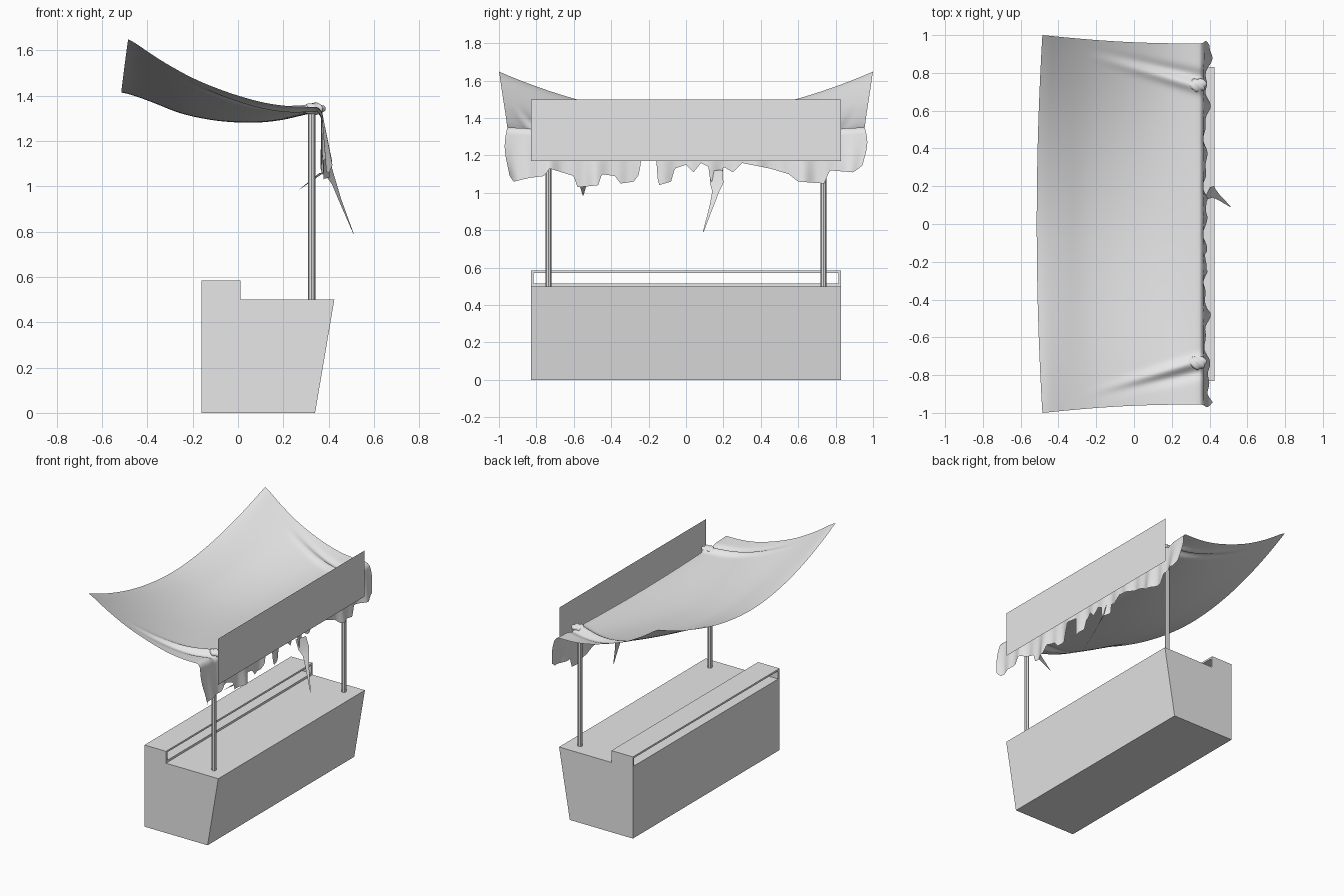
import bpy
import bmesh
import math
from mathutils import Vector

cube = bpy.data.objects.get("Cube")
if cube:
    bpy.data.objects.remove(cube, do_unlink=True)

grey = bpy.data.materials.new("plain_grey")
grey.use_nodes = True
grey.diffuse_color = (0.8, 0.8, 0.8, 1)
grey.node_tree.nodes["Principled BSDF"].inputs["Base Color"].default_value = (0.8, 0.8, 0.8, 1)


def add_object(name, bm, smooth=False):
    """Turn a bmesh into a named, coloured object."""
    mesh = bpy.data.meshes.new(name)
    bm.to_mesh(mesh)
    bm.free()
    mesh.materials.append(grey)
    for poly in mesh.polygons:
        poly.use_smooth = smooth
    obj = bpy.data.objects.new(name, mesh)
    bpy.context.collection.objects.link(obj)
    return obj


def prism(name, profile, half_width):
    """Extrude an x-z profile along y, centred on y = 0."""
    bm = bmesh.new()
    face = bm.faces.new([bm.verts.new((x, -half_width, z)) for x, z in profile])
    grown = bmesh.ops.extrude_face_region(bm, geom=[face])["geom"]
    moved = [v for v in grown if isinstance(v, bmesh.types.BMVert)]
    bmesh.ops.translate(bm, verts=moved, vec=(0, 2 * half_width, 0))
    bmesh.ops.recalc_face_normals(bm, faces=bm.faces)
    return add_object(name, bm)


def slab(name, x0, x1, z0, z1, half_width, y=0):
    obj = prism(name, [(x0, z0), (x1, z0), (x1, z1), (x0, z1)], half_width)
    obj.location.y = y
    return obj


def lerp_table(table, x):
    """Piecewise linear lookup in a sorted list of pairs."""
    for (xa, a), (xb, b) in zip(table, table[1:]):
        if x <= xb:
            return a + (b - a) * max(0, x - xa) / (xb - xa)
    return table[-1][1]


def soft_table(table, x, reach=0.05):
    """Lookup averaged over a short reach, which rounds the corners."""
    return sum(lerp_table(table, x + reach * k) for k in (-1, -0.5, 0, 0.5, 1)) / 5


# Counter with a sloping customer side
HALF = 0.83
prism("counter_body", [(-0.16, 0), (0.34, 0), (0.425, 0.5), (-0.16, 0.5)], HALF)

# Raised open shelf along the vendor side
slab("shelf_base", -0.16, 0.01, 0.5, 0.515, HALF)
slab("shelf_top", -0.16, 0.01, 0.572, 0.585, HALF)
for side, word in ((-1, "right"), (1, "left")):
    slab("shelf_end_" + word, -0.16, 0.01, 0.515, 0.572, 0.0075, side * (HALF - 0.0075))

# Posts and the knots of cloth tied round their tops
POST_X, POST_Y = 0.325, 0.735
for side, word in ((-1, "right"), (1, "left")):
    bm = bmesh.new()
    bmesh.ops.create_cone(bm, cap_ends=True, segments=8, radius1=0.016, radius2=0.016, depth=0.85)
    post = add_object("post_" + word, bm)
    post.location = (POST_X, side * POST_Y, 0.925)
    bm = bmesh.new()
    bmesh.ops.create_icosphere(bm, subdivisions=3, radius=1)
    for v in bm.verts:
        v.co *= 1 + 0.12 * math.sin(7 * v.co.x + 5 * v.co.y)
    knot = add_object("knot_" + word, bm, True)
    knot.scale = (0.048, 0.035, 0.025)
    knot.location = (POST_X + 0.01, side * POST_Y, 1.342)

# Thin sign board
bm = bmesh.new()
bm.faces.new([bm.verts.new((0.422, y, z)) for y, z in
              ((-HALF, 1.17), (HALF, 1.17), (HALF, 1.5), (-HALF, 1.5))])
add_object("sign_board", bm)

# Cloth heights from back to front, in the middle and at the sides
middle = [(-0.52, 1.42), (-0.4, 1.38), (-0.25, 1.318), (-0.1, 1.288), (0.05, 1.278),
          (0.18, 1.288), (0.28, 1.312), (0.36, 1.33)]
edge = [(-0.5, 1.665), (-0.35, 1.56), (-0.2, 1.475), (-0.05, 1.415), (0.1, 1.37),
        (0.22, 1.352), (0.36, 1.35)]
# Torn lower hem of the hanging part
hem = [(-0.96, 1.1), (-0.93, 1.06), (-0.84, 1.08), (-0.76, 1.09), (-0.73, 1.13), (-0.6, 1.09),
       (-0.58, 1.03), (-0.47, 1.04), (-0.45, 1.1), (-0.38, 1.09), (-0.35, 1.05), (-0.28, 1.06),
       (-0.25, 1.1), (-0.24, 1.18), (-0.155, 1.18), (-0.15, 1.04), (-0.08, 1.06), (-0.06, 1.13),
       (0, 1.15), (0.04, 1.11), (0.08, 1.16), (0.12, 1.14), (0.13, 1.06), (0.19, 1.07),
       (0.2, 1.14), (0.25, 1.11), (0.3, 1.16), (0.45, 1.13), (0.55, 1.1), (0.6, 1.06),
       (0.74, 1.05), (0.77, 1.12), (0.9, 1.11), (0.96, 1.15)]

ROWS, DROPS, COLS = 36, 16, 240
RIDGE_X = 0.345


def cloth_top(s, t):
    """Sagging sheet: s runs back to front, t from right to left."""
    back = -0.515 + 0.03 * t * t
    x = back + (RIDGE_X - back) * s
    y = t * (1 - 0.045 * s - 0.012 * math.sin(math.pi * s))
    blend = abs(t) ** 1.9
    z = soft_table(middle, x) * (1 - blend) + soft_table(edge, x) * blend
    # pull folds running out from the tied posts
    fade = max(0, min(1, (x + 0.25) / 0.5))
    for start, slope, height in ((0.73, 0.3, 0.022), (0.79, 0.22, -0.014)):
        off = abs(y) - start - (POST_X - x) * slope
        z += height * fade * math.exp(-(off / 0.03) ** 2)
    return Vector((x, y, z))


def cloth_drop(d, t):
    """Part hanging over the front, d from ridge to hem."""
    top = cloth_top(1, t)
    low = lerp_table(hem, top.y)
    z = top.z + (low - top.z) * d
    depth = top.z - z
    curl = 0.022 * min(1, depth / 0.025) ** 0.5
    lean = 0.06 + 0.12 * abs(t) ** 6
    wave = 0.045 * depth * (math.sin(23 * top.y) + 0.6 * math.sin(51 * top.y + 1))
    y = top.y * (1 + 0.015 * math.sin(4 * d) * abs(t) ** 8)
    return Vector((top.x + curl + lean * depth + wave, y, z))


bm = bmesh.new()
grid = []
for i in range(ROWS + DROPS + 1):
    row = []
    for j in range(COLS + 1):
        t = 2 * j / COLS - 1
        if i <= ROWS:
            co = cloth_top(i / ROWS, t)
        else:
            co = cloth_drop(((i - ROWS) / DROPS) ** 1.6, t)
        row.append(bm.verts.new(co))
    grid.append(row)
for a, b in zip(grid, grid[1:]):
    for j in range(COLS):
        bm.faces.new((a[j], b[j], b[j + 1], a[j + 1]))
add_object("cloth_canopy", bm, True)


def tatter(name, path):
    """Narrow strip of torn cloth along (x, y, z, width) points."""
    bm = bmesh.new()
    pairs = []
    for x, y, z, w in path:
        side = Vector((0.25, 0.5, 0.05)) * w
        pairs.append([bm.verts.new(Vector((x, y, z)) + side * k) for k in (-1, 1)])
    for (a, b), (c, d) in zip(pairs, pairs[1:]):
        bm.faces.new((a, b, d, c))
    add_object(name, bm, True)


# Loose torn strips below the hem
tatter("long_tatter", [(0.385, 0.16, 1.12, 0.07), (0.405, 0.165, 1.05, 0.07),
                       (0.425, 0.16, 1.01, 0.04), (0.45, 0.14, 0.94, 0.024),
                       (0.51, 0.092, 0.79, 0.004)])
tatter("short_tatter", [(0.37, -0.55, 1.06, 0.05), (0.33, -0.55, 1.03, 0.03),
                        (0.27, -0.55, 0.985, 0.004)])
